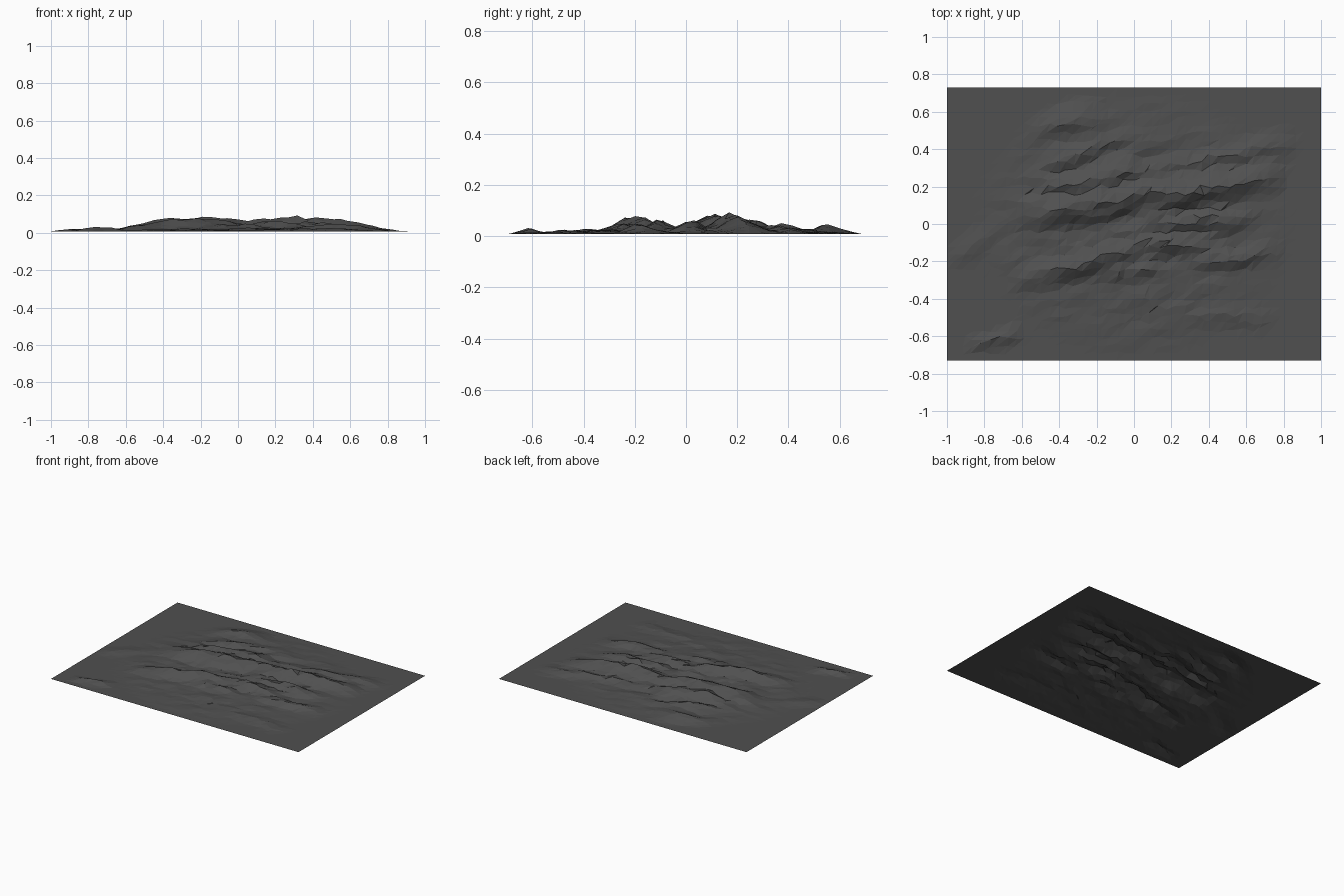
import bpy, bmesh, random
from mathutils import Vector, noise

if "Cube" in bpy.data.objects:
    bpy.data.objects.remove(bpy.data.objects["Cube"])

random.seed(4)
HX, HY, BASE = 1.0, 0.73, 0.008
NX, NY = 44, 36

# crest lines: start x, y, end x, y, peak height, half-width
ridges = [
    (-.55, .06, .1, .18, .085, .13),
    (-.05, .13, .7, .24, .08, .12),
    (-.5, .2, .05, .27, .065, .1),
    (-.45, .34, -.05, .46, .04, .09),
    (-.48, .52, -.2, .57, .04, .1),
    (.2, .3, .79, .42, .034, .09),
    (-.57, -.28, .1, -.13, .066, .1),
    (-.1, -.14, .4, -.09, .055, .1),
    (-.25, -.26, .15, -.25, .046, .07),
    (.28, -.2, .72, -.16, .042, .09),
    (.05, 0, .6, .04, .055, .1),
    (.22, -.5, .68, -.49, .02, .07),
    (-.84, -.65, -.64, -.6, .028, .06),
    (-.99, -.18, -.7, -.03, .014, .08),
]


def crest(p, x0, y0, x1, y1, peak, width):
    a, b = Vector((x0, y0)), Vector((x1, y1))
    t = max(0, min(1, (p - a).dot(b - a) / (b - a).length_squared))
    d = (p - a.lerp(b, t)).length
    profile = .45 + .55 * (1 - (2 * t - 1) ** 2)
    return peak * profile * max(0, 1 - d / width)


def height(x, y):
    # crests meander a little
    wander = noise.noise(Vector((x * 5, y * 5, 7))) * .04
    p = Vector((x, y + wander))
    ridge = max(crest(p, *r) for r in ridges)
    dome = max(0, 1 - (x / .85) ** 2 - (y / .7) ** 2)
    # rubble stretched along the ridge direction
    rubble = noise.noise(Vector(((x + y) * 5, (y - .35 * x) * 14, 2))) * .022 * dome
    pit = max(0, 1 - (Vector((x, y)) - Vector((-.31, -.06))).length / .07)
    edge = min(1, (HX - abs(x)) / .06, (HY - abs(y)) / .06)
    z = max(ridge, .018 * dome) + rubble
    return max(0, BASE + max(z, -.004) * edge * (1 - pit) - .012 * pit)


# faceted rocky ground sheet
bm = bmesh.new()
grid = []
for j in range(NY + 1):
    row = []
    for i in range(NX + 1):
        x, y = -HX + 2 * HX * i / NX, -HY + 2 * HY * j / NY
        if 0 < i < NX and 0 < j < NY:
            x += random.uniform(-.014, .014)
            y += random.uniform(-.012, .012)
        row.append(bm.verts.new((x, y, height(x, y))))
    grid.append(row)
for j in range(NY):
    for i in range(NX):
        a, b = grid[j][i], grid[j][i + 1]
        c, d = grid[j + 1][i + 1], grid[j + 1][i]
        bm.faces.new((a, b, c))
        bm.faces.new((a, c, d))
mesh = bpy.data.meshes.new("rocky_ground")
bm.to_mesh(mesh)
bm.free()
ground = bpy.data.objects.new("rocky_ground", mesh)
bpy.context.collection.objects.link(ground)

mat = bpy.data.materials.new("dark_rock")
mat.diffuse_color = (.08, .08, .08, 1)
mat.use_nodes = True
mat.node_tree.nodes["Principled BSDF"].inputs["Base Color"].default_value = mat.diffuse_color
mesh.materials.append(mat)
